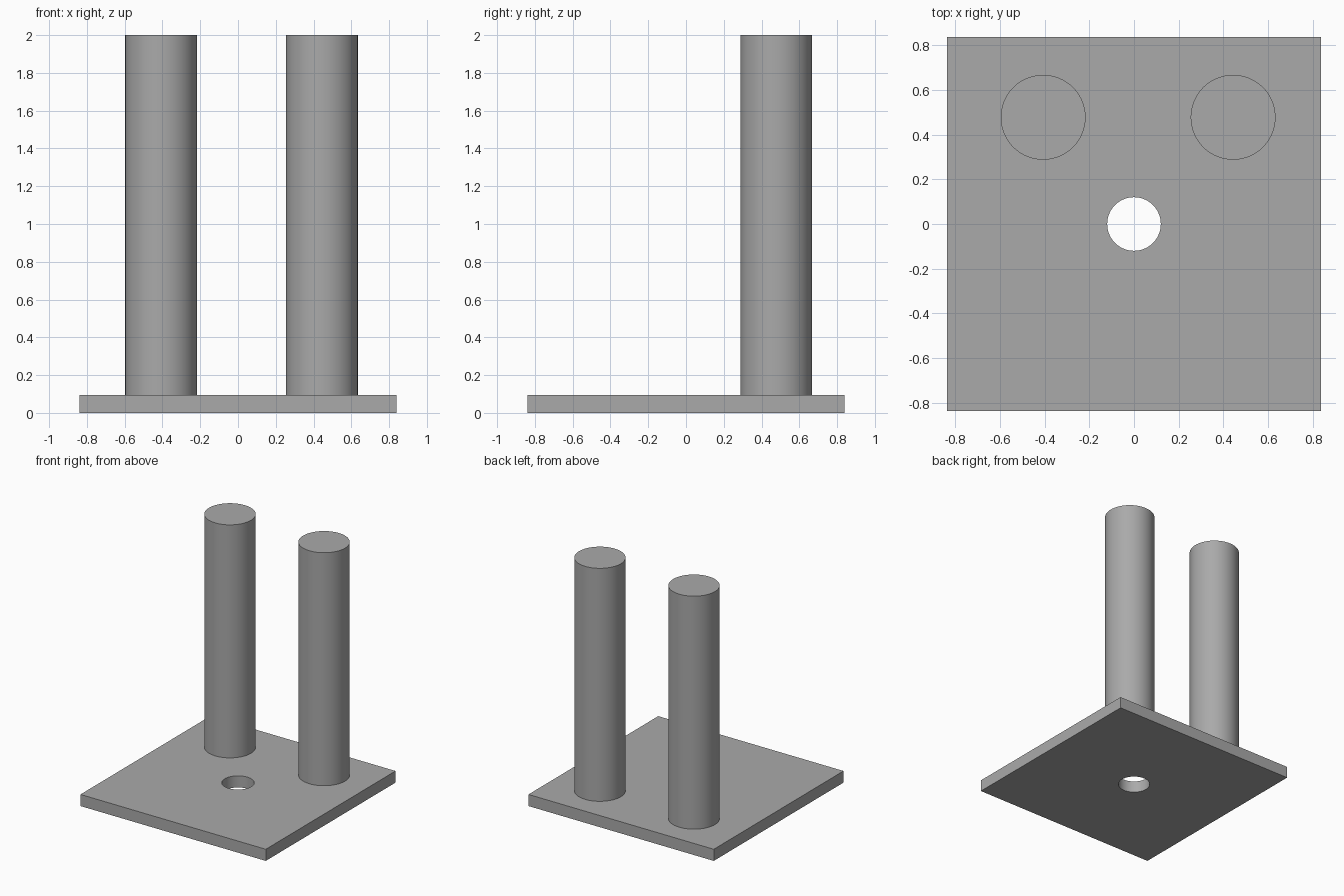
import bpy

if "Cube" in bpy.data.objects:
    bpy.data.objects.remove(bpy.data.objects["Cube"])

HALF, THICK, TOP = 0.838, 0.095, 2.0

grey = bpy.data.materials.new("plain_grey")
grey.diffuse_color = (0.4, 0.4, 0.4, 1)
grey.use_nodes = True
grey.node_tree.nodes["Principled BSDF"].inputs["Base Color"].default_value = grey.diffuse_color


def cylinder(name, x, y, z0, z1, r):
    bpy.ops.mesh.primitive_cylinder_add(vertices=96, radius=r, depth=z1 - z0,
                                        location=(x, y, (z0 + z1) / 2))
    ob = bpy.context.object
    ob.name = name
    ob.data.materials.append(grey)
    return ob


# Square base plate
bpy.ops.mesh.primitive_cube_add(size=1, location=(0, 0, THICK / 2))
plate = bpy.context.object
plate.name = "base_plate"
plate.scale = (2 * HALF, 2 * HALF, THICK)
bpy.ops.object.transform_apply(location=False, rotation=False, scale=True)
plate.data.materials.append(grey)

# Round hole through the plate centre
cutter = cylinder("hole_cutter", 0, 0, -0.1, 0.2, 0.12)
cut = plate.modifiers.new("centre_hole", "BOOLEAN")
cut.object = cutter
cut.operation = "DIFFERENCE"
cut.solver = "EXACT"
bpy.context.view_layer.objects.active = plate
bpy.ops.object.select_all(action="DESELECT")
plate.select_set(True)
bpy.ops.object.modifier_apply(modifier=cut.name)
bpy.data.objects.remove(cutter)
bpy.ops.object.shade_smooth_by_angle()

# Two upright posts near the back edge
for name, x in (("left_post", -0.407), ("right_post", 0.444)):
    cylinder(name, x, 0.478, THICK, TOP, 0.19)
    bpy.ops.object.shade_smooth_by_angle()
